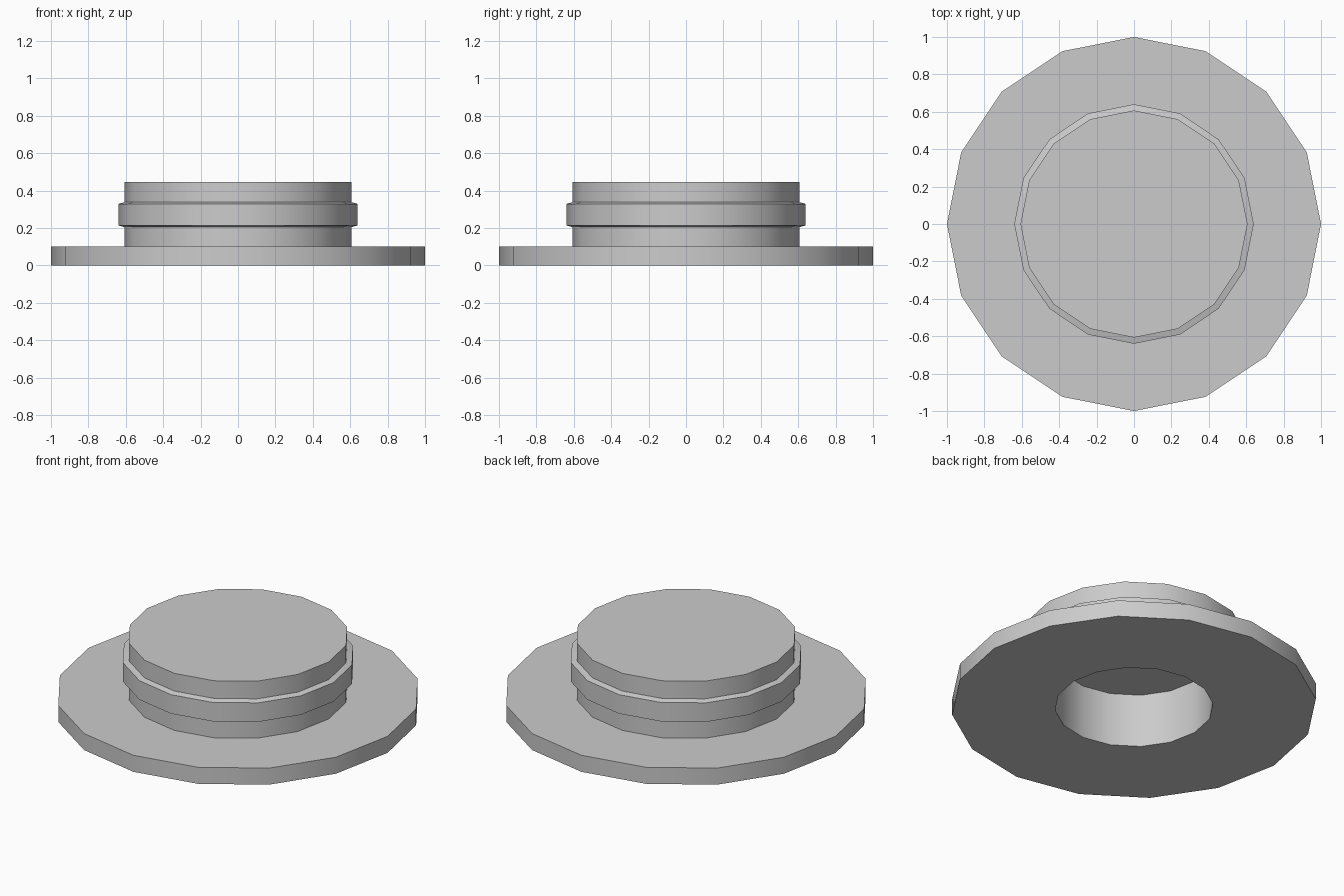
import bpy, bmesh, math

SIDES = 16
BRIM_R, CROWN_R, BAND_R, HOLE_R = 1.0, 0.607, 0.64, 0.434
BRIM_TOP, CROWN_TOP, CEILING = 0.1, 0.445, 0.324
BAND_LOW, BAND_HIGH, BEVEL = 0.205, 0.338, 0.009

cube = bpy.data.objects.get("Cube")
if cube:
    bpy.data.objects.remove(cube, do_unlink=True)

grey = bpy.data.materials.new("plain grey")
grey.use_nodes = True
grey.diffuse_color = (0.6, 0.6, 0.6, 1)
grey.node_tree.nodes["Principled BSDF"].inputs["Base Color"].default_value = grey.diffuse_color


def lathe(name, profile, cap=False):
    """Turn a (radius, height) profile around z; cap closes its last ring."""
    bm = bmesh.new()
    angles = [math.tau * i / SIDES for i in range(SIDES)]
    rings = [[bm.verts.new((r * math.cos(a), r * math.sin(a), z)) for a in angles]
             for r, z in profile]
    for low, high in zip(rings, rings[1:]):
        for i in range(SIDES):
            j = (i + 1) % SIDES
            bm.faces.new((low[i], low[j], high[j], high[i]))
    if cap:
        bm.faces.new(rings[-1])
    mesh = bpy.data.meshes.new(name)
    bm.to_mesh(mesh)
    bm.free()
    mesh.materials.append(grey)
    obj = bpy.data.objects.new(name, mesh)
    bpy.context.collection.objects.link(obj)
    bpy.ops.object.select_all(action="DESELECT")
    obj.select_set(True)
    bpy.context.view_layer.objects.active = obj
    bpy.ops.object.shade_smooth_by_angle(angle=math.radians(30))
    return obj


# Flat wide brim with the head opening underneath
lathe("brim", [(HOLE_R, 0), (BRIM_R, 0), (BRIM_R, BRIM_TOP), (CROWN_R, BRIM_TOP)])

# Crown wall below the band
lathe("lower_crown", [(CROWN_R, BRIM_TOP), (CROWN_R, BAND_LOW)])

# Raised band with slightly sloping edges
lathe("band", [(CROWN_R, BAND_LOW), (BAND_R, BAND_LOW + BEVEL),
               (BAND_R, BAND_HIGH - BEVEL), (CROWN_R, BAND_HIGH)])

# Crown wall above the band, closed by the flat top
lathe("upper_crown", [(CROWN_R, BAND_HIGH), (CROWN_R, CROWN_TOP)], cap=True)

# Hollow inside, facing inward and closed by its ceiling
lining = lathe("inner_hollow", [(HOLE_R, 0), (HOLE_R, CEILING)], cap=True)
lining.data.flip_normals()
